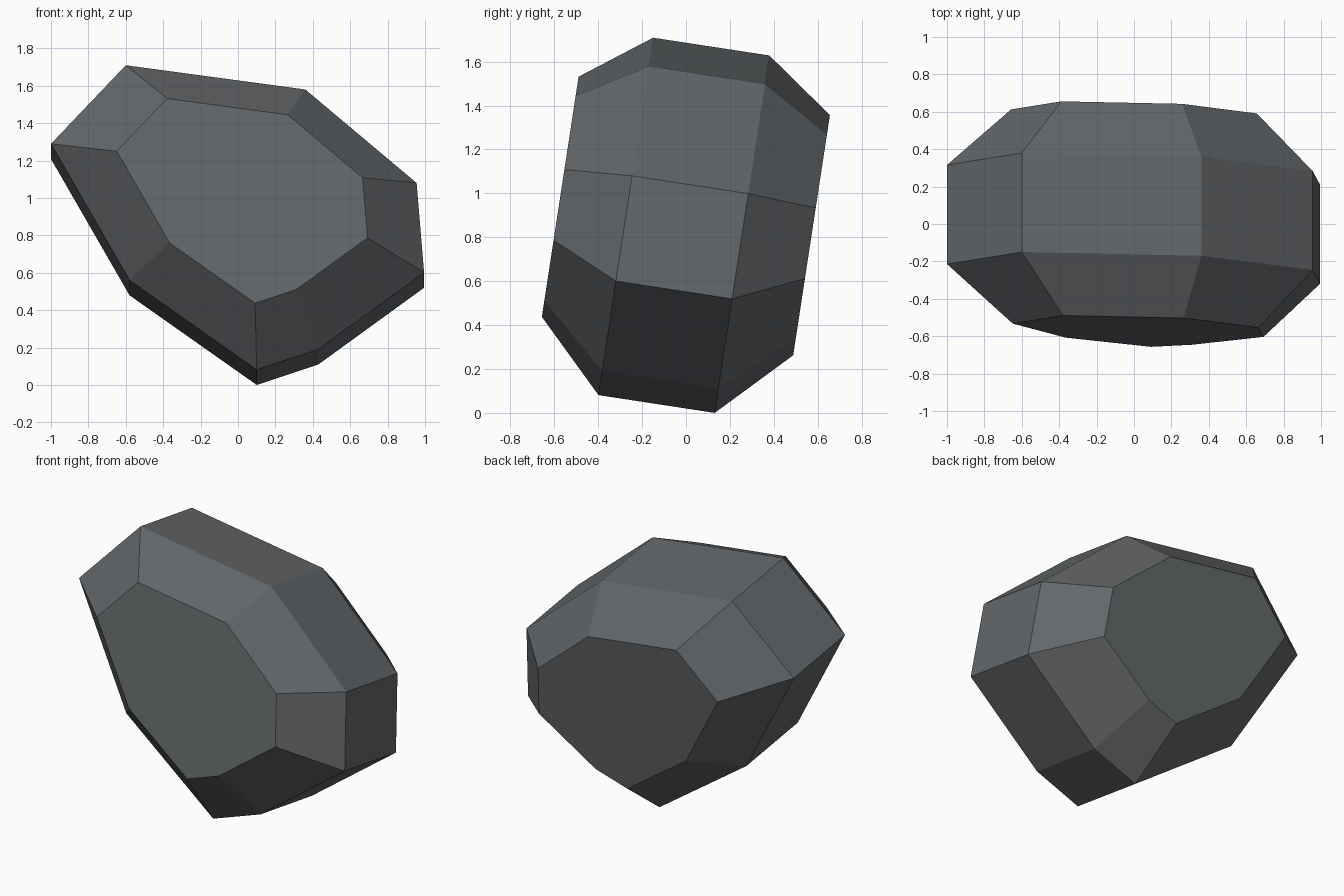
import bpy
import bmesh
from mathutils import Matrix

cube = bpy.data.objects.get("Cube")
if cube:
    bpy.data.objects.remove(cube, do_unlink=True)

# Stone colour
stone = bpy.data.materials.new("dark_grey_stone")
stone.use_nodes = True
colour = (0.125, 0.135, 0.142, 1)
stone.diffuse_color = colour
bsdf = stone.node_tree.nodes["Principled BSDF"]
bsdf.inputs["Base Color"].default_value = colour
bsdf.inputs["Roughness"].default_value = 0.9

# Eight-sided outline (x, z) of the boulder
outline = [(-0.60, 1.677), (0.36, 1.546), (0.955, 1.04), (0.995, 0.555),
           (0.43, 0.14), (0.10, 0.029), (-0.58, 0.514), (-1.0, 1.252)]

# Rings from front to back: depth, outline scale, centre x
rings = [(-0.717, 0.672, 0.073), (-0.408, 1, 0),
         (0.128, 1, 0), (0.442, 0.672, 0.045)]
CENTRE_Z = 0.985


def make_ring(bm, depth, scale, cx):
    return [bm.verts.new((cx + (x - cx) * scale, depth,
                          CENTRE_Z + (z - CENTRE_Z) * scale))
            for x, z in outline]


bm = bmesh.new()
loops = [make_ring(bm, *ring) for ring in rings]

# Flat front and back, and the bands of facets between rings
bm.faces.new(loops[0])
bm.faces.new(loops[-1])
count = len(outline)
for a, b in zip(loops, loops[1:]):
    for i in range(count):
        j = (i + 1) % count
        bm.faces.new((a[i], a[j], b[j], b[i]))

# Lean the boulder, then stand it on the ground
tilt = Matrix(((1, 0, 0), (0, 0.988, 0.151), (0, -0.151, 0.988)))
bmesh.ops.transform(bm, matrix=tilt.to_4x4(), verts=bm.verts)
lowest = min(v.co.z for v in bm.verts)
bmesh.ops.translate(bm, vec=(0, 0, -lowest), verts=bm.verts)
bmesh.ops.recalc_face_normals(bm, faces=bm.faces)

mesh = bpy.data.meshes.new("boulder")
bm.to_mesh(mesh)
bm.free()
mesh.materials.append(stone)
boulder = bpy.data.objects.new("boulder", mesh)
bpy.context.collection.objects.link(boulder)
